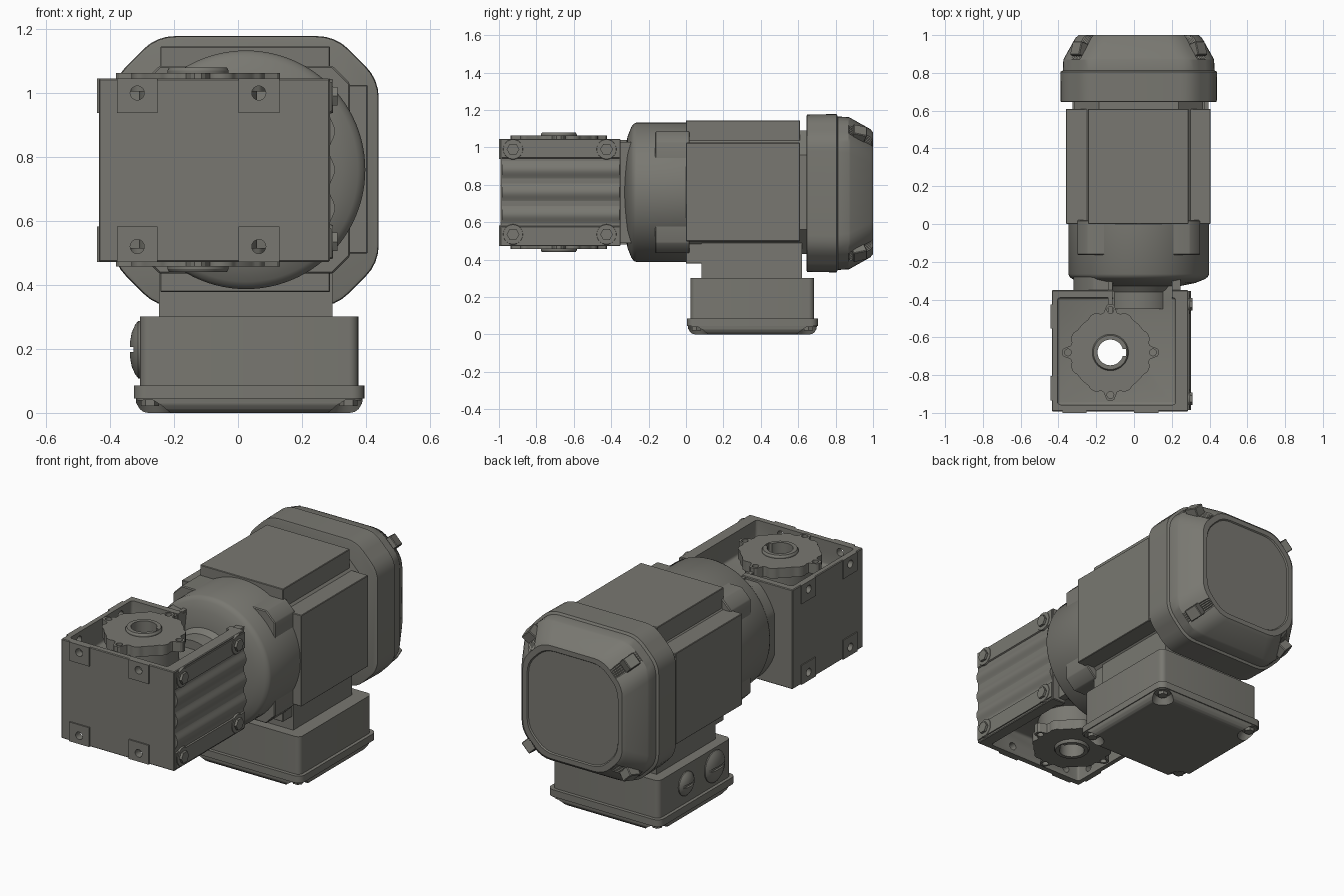
import bpy, bmesh, math
from mathutils import Matrix, Vector

if "Cube" in bpy.data.objects:
    bpy.data.objects.remove(bpy.data.objects["Cube"])

GX, GY, GZ = -0.125, -0.68, 0.76     # output shaft centre of the gearbox
MX, MZ = 0.025, 0.76                 # motor axis

paint = bpy.data.materials.new("grey_paint")
paint.diffuse_color = (0.19, 0.187, 0.165, 1)
paint.use_nodes = True
paint.node_tree.nodes["Principled BSDF"].inputs["Base Color"].default_value = paint.diffuse_color


def finish(name, bm, bevel=0, segs=3):
    bmesh.ops.recalc_face_normals(bm, faces=bm.faces)
    if bevel:
        bmesh.ops.bevel(bm, geom=bm.edges[:], offset=bevel, segments=segs,
                        affect='EDGES', profile=0.5, clamp_overlap=True)
    me = bpy.data.meshes.new(name)
    bm.to_mesh(me)
    bm.free()
    me.materials.append(paint)
    ob = bpy.data.objects.new(name, me)
    bpy.context.collection.objects.link(ob)
    return ob


def place(axis, p, q, a):
    return {'X': (a, p, q), 'Y': (p, a, q), 'Z': (p, q, a)}[axis]


def loft(name, axis, rings, bevel=0, segs=3):
    """Skin through rings given as (position on axis, 2D outline)."""
    bm = bmesh.new()
    loops = [[bm.verts.new(place(axis, p, q, a)) for p, q in pts] for a, pts in rings]
    n = len(loops[0])
    for l0, l1 in zip(loops, loops[1:]):
        for i in range(n):
            bm.faces.new((l0[i], l0[(i + 1) % n], l1[(i + 1) % n], l1[i]))
    bm.faces.new(loops[0])
    bm.faces.new(loops[-1])
    return finish(name, bm, bevel, segs)


def prism(name, axis, pts, a, b, bevel=0, segs=3):
    return loft(name, axis, [(a, pts), (b, pts)], bevel, segs)


def box(name, x0, x1, y0, y1, z0, z1, bevel=0, segs=3):
    return prism(name, 'Z', [(x0, y0), (x1, y0), (x1, y1), (x0, y1)], z0, z1, bevel, segs)


def circle(c, r, n=48):
    return [(c[0] + r * math.cos(math.tau * i / n), c[1] + r * math.sin(math.tau * i / n))
            for i in range(n)]


def lathe(name, axis, c, prof, n=64):
    return loft(name, axis, [(a, circle(c, r, n)) for a, r in prof])


def rounded(c, hx, hz, r, k=6):
    """Rectangle outline with arc corners; k=1 gives chamfers."""
    pts = []
    for q, (sx, sz) in enumerate(((1, 1), (-1, 1), (-1, -1), (1, -1))):
        for i in range(k + 1):
            t = math.pi / 2 * (q + i / k)
            pts.append((c[0] + sx * (hx - r) + r * math.cos(t),
                        c[1] + sz * (hz - r) + r * math.sin(t)))
    return pts


def octagon(c, hx, hz, ch, e, flute=0):
    """Chamfered rectangle with softened corners and optional fluted chamfers."""
    corner = []                       # first quadrant, relative to (hx, hz)
    for i in range(5):
        t = i / 4
        corner.append((-t * t * e * 0.7, -ch - e * (1 - t) ** 2 + t * t * e * 0.7))
    back = [(b, a) for a, b in reversed(corner)]
    (ax, az), (bx, bz) = corner[-1], back[0]
    mids = []
    for i in range(1, 10):
        t, f = i / 10, flute * (i % 2)
        mids.append((ax + (bx - ax) * t - f, az + (bz - az) * t - f))
    corner += mids + back
    pts = []
    for sx, sz in ((1, 1), (-1, 1), (-1, -1), (1, -1)):
        quad = [(c[0] + sx * (hx + p), c[1] + sz * (hz + q)) for p, q in corner]
        pts += quad if sx * sz > 0 else quad[::-1]
    return pts


def cut(targets, *cutters):
    for ob in targets:
        for c in cutters:
            m = ob.modifiers.new("cut", 'BOOLEAN')
            m.operation, m.solver, m.object = 'DIFFERENCE', 'EXACT', c
        deps = bpy.context.evaluated_depsgraph_get()
        me = bpy.data.meshes.new_from_object(ob.evaluated_get(deps))
        ob.modifiers.clear()
        ob.data = me
    for c in cutters:
        bpy.data.objects.remove(c)


# Gearbox housing with open recesses above and below, neck and mounting pads
housing = box("gearbox_housing", -0.435, 0.287, -0.992, -0.35, 0.472, 1.045, 0.004, 1)
neck = prism("motor_neck", 'Y', [(min(max(x, -0.32), 0.245), min(max(z, 0.49), 1.03))
                                 for x, z in circle((MX, MZ), 0.365, 96)], -0.36, -0.27)
cutters = [lathe("bore_cutter", 'Z', (GX, GY), [(0.3, 0.09), (1.3, 0.09)])]
for z0, z1 in ((0.90, 1.2), (0.3, 0.62)):
    cutters.append(box("recess_cutter", -0.405, 0.22, -0.957, -0.39, z0, z1, 0.015))
    cutters.append(box("rear_gap_cutter", -0.11, 0.20, -0.5, -0.3, z0, z1))
pads, holes = [], []
for d in (-0.19, 0.19):
    for z0, z1, zh in ((0.937, 1.045, 1.0), (0.472, 0.583, 0.52)):
        x, y = GX + d, GY + d
        pads.append(box("front_mounting_pad", x - 0.064, x + 0.064, -1.0, -0.98, z0, z1))
        holes.append(lathe("hole_cutter", 'Y', (x, zh), [(-1.05, 0.022), (-0.93, 0.022)], 24))
        pads.append(box("side_mounting_pad", -0.441, -0.42, y - 0.064, y + 0.064, z0, z1))
        holes.append(lathe("hole_cutter", 'X', (y, zh), [(-0.5, 0.022), (-0.39, 0.022)], 24))
cut([housing, neck], *cutters)
cut([housing] + pads, *holes)
for z0, z1 in ((0.89, 1.04), (0.48, 0.63)):
    box("recess_rib", GX - 0.012, GX + 0.012, -0.5, -0.29, z0, z1)
lathe("worm_housing", 'Y', (MX, GZ), [(-0.45, 0.19), (-0.36, 0.19), (-0.29, 0.24)])

# Scalloped output flanges with hollow keyed shaft
flange = []
for i in range(144):
    t = math.tau * i / 144
    d = (t + math.pi / 4) % (math.pi / 2) - math.pi / 4
    r = (0.21 + 0.047 * math.exp(-(d / 0.13) ** 4)
         + 0.012 * math.exp(-((abs(d) - 0.42) / 0.13) ** 4))
    flange.append((GX + r * math.cos(t), GY + r * math.sin(t)))
for s in (-1, 1):
    lo, hi = sorted((GZ + s * 0.245, GZ + s * 0.303))
    plate = prism("output_flange", 'Z', flange, lo, hi)
    lo2, hi2 = sorted((GZ + s * 0.12, GZ + s * 0.25))
    body = lathe("bearing_body", 'Z', (GX, GY), [(lo2, 0.185), (hi2, 0.185)])
    drill = [lathe("drill_cutter", 'Z', (GX + 0.225 * math.cos(t), GY + 0.225 * math.sin(t)),
                   [(lo - 0.02, 0.018), (hi + 0.02, 0.018)], 20)
             for t in (0, math.pi / 2, math.pi, -math.pi / 2)]
    cut([plate], *drill)
    cut([plate, body], lathe("bore_cutter", 'Z', (GX, GY), [(0.3, 0.09), (1.3, 0.09)]))
shaft = lathe("hollow_shaft", 'Z', (GX, GY), [(GZ - 0.32, 0.09), (GZ - 0.31, 0.096),
                                             (GZ + 0.31, 0.096), (GZ + 0.32, 0.09)])
cut([shaft], lathe("bore_cutter", 'Z', (GX, GY), [(0.3, 0.068), (1.3, 0.068)]),
    box("key_cutter", GX, GX + 0.083, GY - 0.018, GY + 0.018, 0.3, 1.3))

# Wavy side cover with hex bolts
wave = [(0.28, 0.485), (0.294, 0.485), (0.294, 0.575)]
for i in range(49):
    wave.append((0.294 - 0.009 * math.cos(math.tau * 3 * i / 48), 0.58 + 0.36 * i / 48))
wave += [(0.294, 0.945), (0.294, 1.035), (0.28, 1.035)]
prism("side_cover", 'Y', wave, -0.985, -0.355)
for y in (-0.925, -0.425):
    for z in (0.535, 0.99):
        lathe("cover_boss", 'X', (y, z), [(0.285, 0.055), (0.297, 0.052)], 32)
        prism("cover_bolt", 'X', circle((y, z), 0.034, 6), 0.29, 0.311)

# Motor bell with corner bosses
lathe("motor_bell", 'Y', (MX, MZ), [(-0.332, 0.12), (-0.328, 0.22), (-0.312, 0.30), (-0.292, 0.35),
                                    (-0.28, 0.366), (-0.265, 0.373), (0.01, 0.373)], 96)
boss = [(0.15, 0.15), (0.325, 0.15), (0.325, 0.27), (0.27, 0.325), (0.15, 0.325)]
for sx in (-1, 1):
    for sz in (-1, 1):
        prism("bell_boss", 'Y', [(MX + sx * x, MZ + sz * z) for x, z in boss], -0.165, 0.02, 0.005, 1)

# Stator: chamfered core with crossed plates
prism("stator_core", 'Y', rounded((MX, MZ), 0.34, 0.33, 0.13, 1), 0.0, 0.66)
box("stator_vertical_plate", -0.243, 0.288, 0.0, 0.61, 0.378, 1.145, 0.003, 1)
box("stator_side_plate", -0.36, 0.405, 0.0, 0.61, 0.498, 1.025, 0.003, 1)

# Fan cover: octagonal band, fluted taper, sunken end panel and corner clips
FC = (MX, 0.755)
steps = [(0.645, 0.405, 0.13, 0), (0.648, 0.413, 0.135, 0), (0.805, 0.415, 0.135, 0),
         (0.812, 0.402, 0.13, 0), (0.87, 0.399, 0.13, 0), (0.88, 0.394, 0.13, 0.006),
         (0.985, 0.335, 0.125, 0.008), (1.0, 0.318, 0.12, 0), (1.0, 0.29, 0.11, 0),
         (0.993, 0.285, 0.108, 0)]
loft("fan_cover", 'Y', [(y, octagon(FC, h, h + 0.008, c, 0.06, f)) for y, h, c, f in steps])
for sx in (-1, 1):
    for sz in (-1, 1):
        clip = box("fan_cover_clip", -0.06, 0.05, -0.035, 0.04, -0.035, 0.035, 0.004, 1)
        clip.data.transform(Matrix.Translation(Vector((FC[0] + sx * 0.3, 0.915, FC[1] + sz * 0.305)))
                            @ Matrix.Rotation(-math.atan2(sz, sx), 4, 'Y')
                            @ Matrix.Rotation(0.3, 4, 'Z'))

# Terminal box: neck, body, lid and lid bolts
TC = (0.035, 0.355)
box("terminal_neck", -0.247, 0.295, 0.083, 0.62, 0.28, 0.52)
prism("terminal_body", 'Z', rounded(TC, 0.341, 0.33, 0.03), 0.07, 0.302)
prism("lid_rim", 'Z', rounded(TC, 0.36, 0.35, 0.04), 0.045, 0.085)
lid_rings = [(0.05, 0.355, 0.345), (0.03, 0.353, 0.343), (0.012, 0.342, 0.332),
             (0.003, 0.33, 0.32), (0.0, 0.315, 0.305)]
lid = loft("lid", 'Z', [(z, rounded(TC, hx, hy, 0.04)) for z, hx, hy in lid_rings])
notches = []
for sx in (-1, 1):
    for sy in (-1, 1):
        x, y = TC[0] + sx * 0.31, TC[1] + sy * 0.3
        notches.append(lathe("notch_cutter", 'Z', (x, y), [(-0.05, 0.09), (0.04, 0.045)], 24))
        prism("lid_bolt", 'Z', circle((x, y), 0.028, 6), 0.022, 0.06)
cut([lid], *notches)

# Slotted cable entry plugs on the left side
for y, r in ((0.18, 0.09), (0.44, 0.068)):
    plug = lathe("cable_plug", 'X', (y, 0.198), [(-0.29, r), (-0.312, r), (-0.322, r * 0.85),
                                                (-0.332, r * 0.6), (-0.338, r * 0.25)], 48)
    cut([plug], box("slot_cutter", -0.4, -0.326, y - 0.1, y + 0.1, 0.19, 0.206))

# Smooth curved surfaces while keeping edges sharp
for ob in bpy.context.scene.objects:
    ob.select_set(True)
    bpy.context.view_layer.objects.active = ob
bpy.ops.object.shade_smooth_by_angle(angle=math.radians(30))
